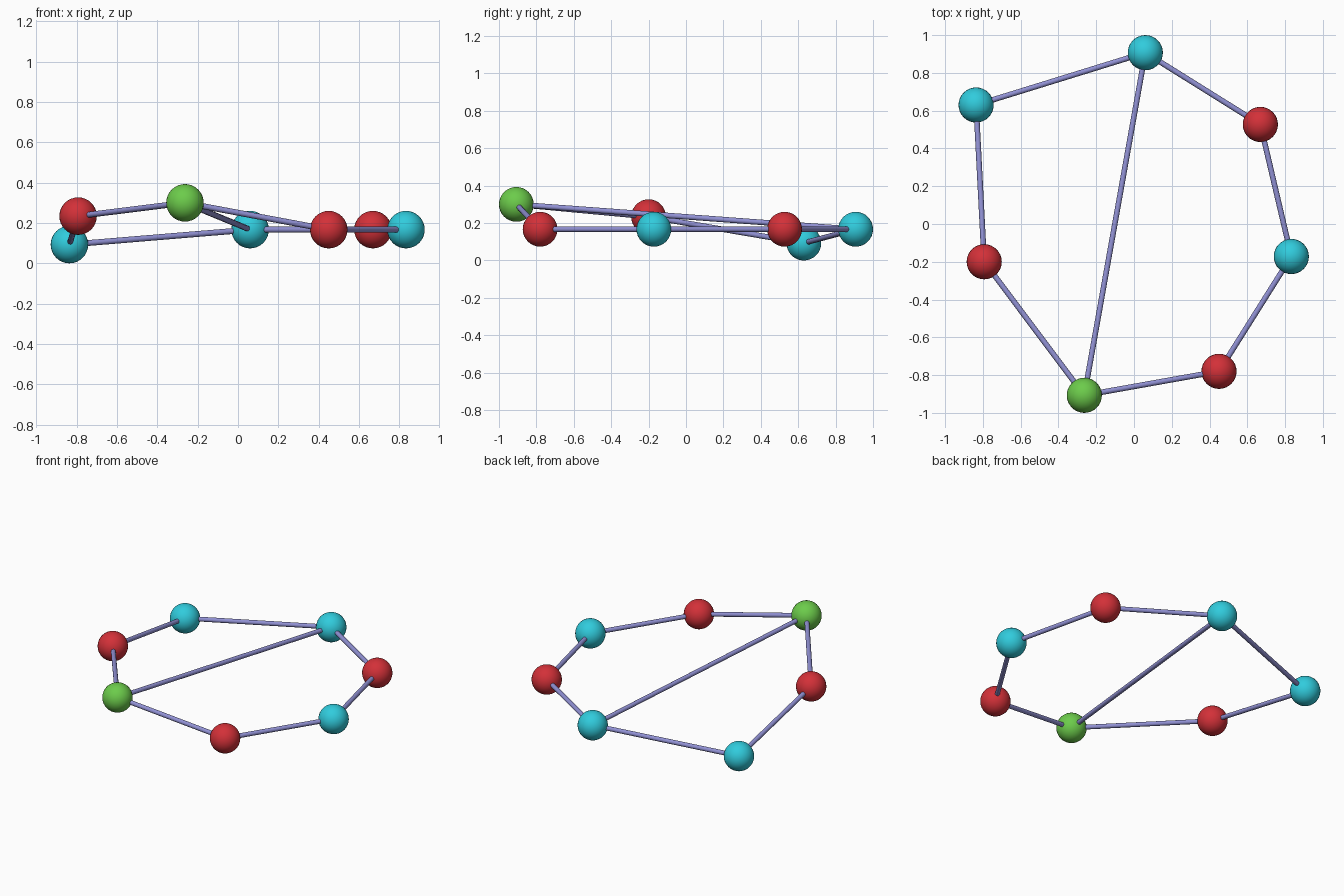
import bpy
from mathutils import Vector

if "Cube" in bpy.data.objects:
    bpy.data.objects.remove(bpy.data.objects["Cube"])

BALL_R = 0.093
ROD_R = 0.0145


def material(name, rgb):
    m = bpy.data.materials.new(name)
    m.diffuse_color = (*rgb, 1)
    m.use_nodes = True
    m.node_tree.nodes["Principled BSDF"].inputs["Base Color"].default_value = m.diffuse_color
    return m


cyan = material("cyan", (0.03, 0.60, 0.72))
red = material("red", (0.65, 0.03, 0.04))
green = material("green", (0.15, 0.60, 0.07))
lilac = material("lilac", (0.28, 0.28, 0.65))

# Balls in order around the ring
balls = [
    ("top_ball", (0.06, 0.907, 0.167), cyan),
    ("upper_left_ball", (-0.836, 0.63, 0.093), cyan),
    ("lower_left_ball", (-0.793, -0.20, 0.234), red),
    ("bottom_ball", (-0.263, -0.907, 0.30), green),
    ("lower_right_ball", (0.45, -0.78, 0.167), red),
    ("right_ball", (0.833, -0.172, 0.167), cyan),
    ("upper_right_ball", (0.669, 0.527, 0.167), red),
]


def finish(name, mat):
    ob = bpy.context.object
    ob.name = name
    ob.data.materials.append(mat)
    bpy.ops.object.shade_smooth_by_angle()
    return ob


for name, pos, mat in balls:
    bpy.ops.mesh.primitive_uv_sphere_add(segments=32, ring_count=16,
                                         radius=BALL_R, location=pos)
    finish(name, mat)

# Rods: the closed ring plus one cross bond
pairs = [(i, (i + 1) % len(balls)) for i in range(len(balls))] + [(0, 3)]
for n, (i, j) in enumerate(pairs):
    a, b = Vector(balls[i][1]), Vector(balls[j][1])
    d = b - a
    bpy.ops.mesh.primitive_cylinder_add(vertices=16, radius=ROD_R, depth=d.length,
                                        location=(a + b) / 2,
                                        rotation=d.to_track_quat('Z', 'Y').to_euler())
    finish("cross_rod" if n == len(balls) else f"ring_rod_{n + 1}", lilac)
